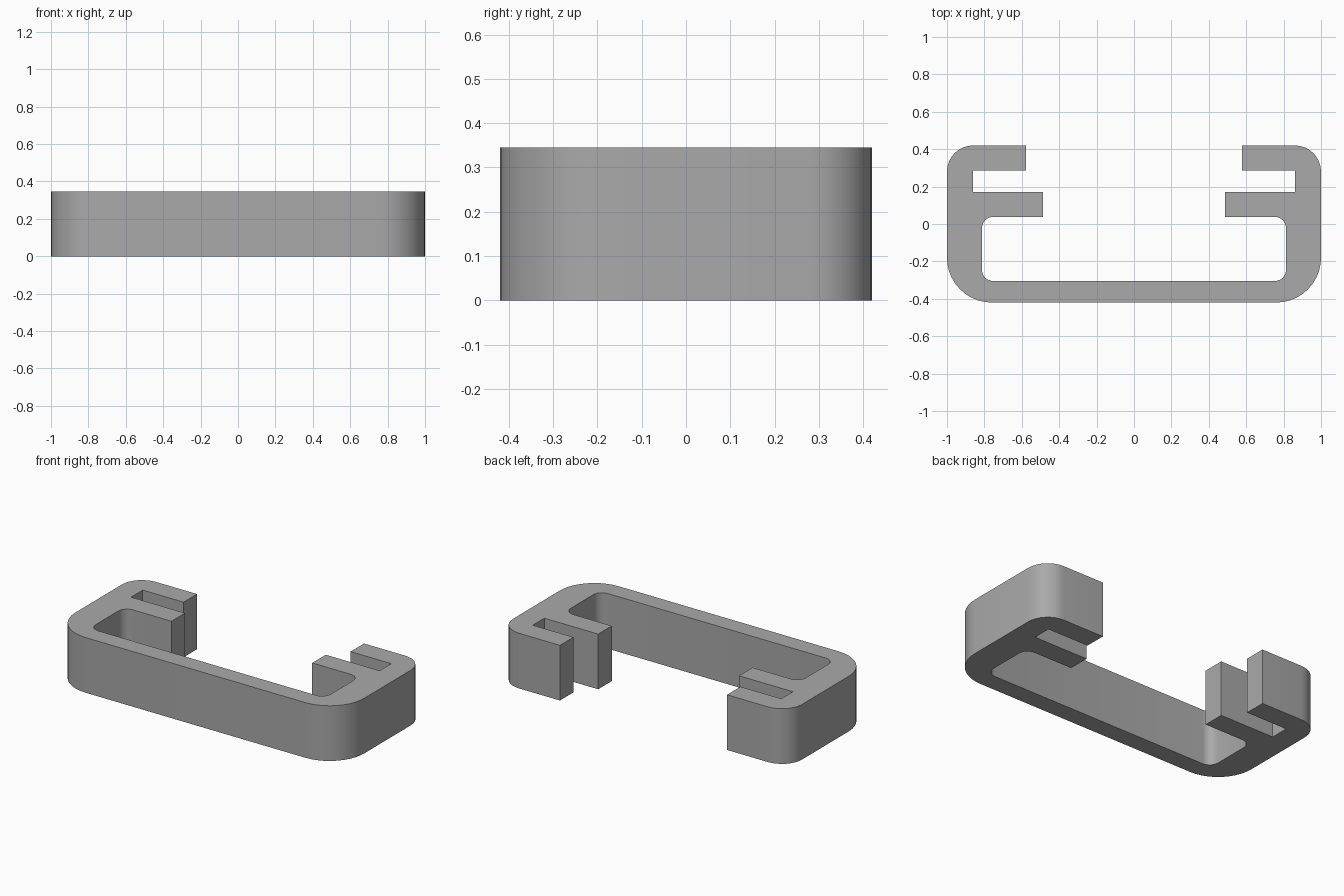
import bpy, bmesh
from math import radians
from mathutils import Vector

cube = bpy.data.objects.get("Cube")
if cube:
    bpy.data.objects.remove(cube, do_unlink=True)

HEIGHT = 0.345

# Left half of the outline: x, y, corner radius, arc segments
HALF = [
    (1.0, -0.42, 0.24, 10),     # outer front corner
    (1.0, 0.42, 0.14, 8),       # outer back corner
    (0.578, 0.42, 0, 0),        # back prong
    (0.578, 0.287, 0, 0),
    (0.86, 0.287, 0, 0),        # slot
    (0.86, 0.172, 0, 0),
    (0.487, 0.172, 0, 0),       # inner prong
    (0.487, 0.038, 0, 0),
    (0.813, 0.038, 0.06, 6),    # inner pocket
    (0.813, -0.305, 0.06, 6),
]


def rounded(corners):
    """Turn corners with radii into a closed outline."""
    outline = []
    for i, (x, y, r, steps) in enumerate(corners):
        p = Vector((x, y))
        if not r:
            outline.append(p)
            continue
        to_prev = (Vector(corners[i - 1][:2]) - p).normalized()
        to_next = (Vector(corners[(i + 1) % len(corners)][:2]) - p).normalized()
        centre = p + (to_prev + to_next) * r
        for k in range(steps + 1):
            offset = (-to_next).slerp(-to_prev, k / steps)
            outline.append(centre + offset * r)
    return outline


# Mirror the half outline and extrude it into the clip
mirrored = [(-x, y, r, s) for x, y, r, s in reversed(HALF)]
bm = bmesh.new()
base = bm.faces.new([bm.verts.new((p.x, p.y, 0)) for p in rounded(HALF + mirrored)])
top = bmesh.ops.extrude_face_region(bm, geom=[base], use_keep_orig=True)["geom"]
bmesh.ops.translate(bm, vec=(0, 0, HEIGHT),
                    verts=[g for g in top if isinstance(g, bmesh.types.BMVert)])
bmesh.ops.recalc_face_normals(bm, faces=bm.faces)
mesh = bpy.data.meshes.new("bracket_clip")
bm.to_mesh(mesh)
bm.free()

clip = bpy.data.objects.new("bracket_clip", mesh)
bpy.context.collection.objects.link(clip)

# Plain grey material
grey = bpy.data.materials.new("grey")
grey.use_nodes = True
colour = (0.4, 0.4, 0.4, 1)
grey.diffuse_color = colour
grey.node_tree.nodes["Principled BSDF"].inputs["Base Color"].default_value = colour
mesh.materials.append(grey)

# Smooth corners, sharp edges
bpy.ops.object.select_all(action="DESELECT")
clip.select_set(True)
bpy.context.view_layer.objects.active = clip
bpy.ops.object.shade_smooth_by_angle(angle=radians(30))
